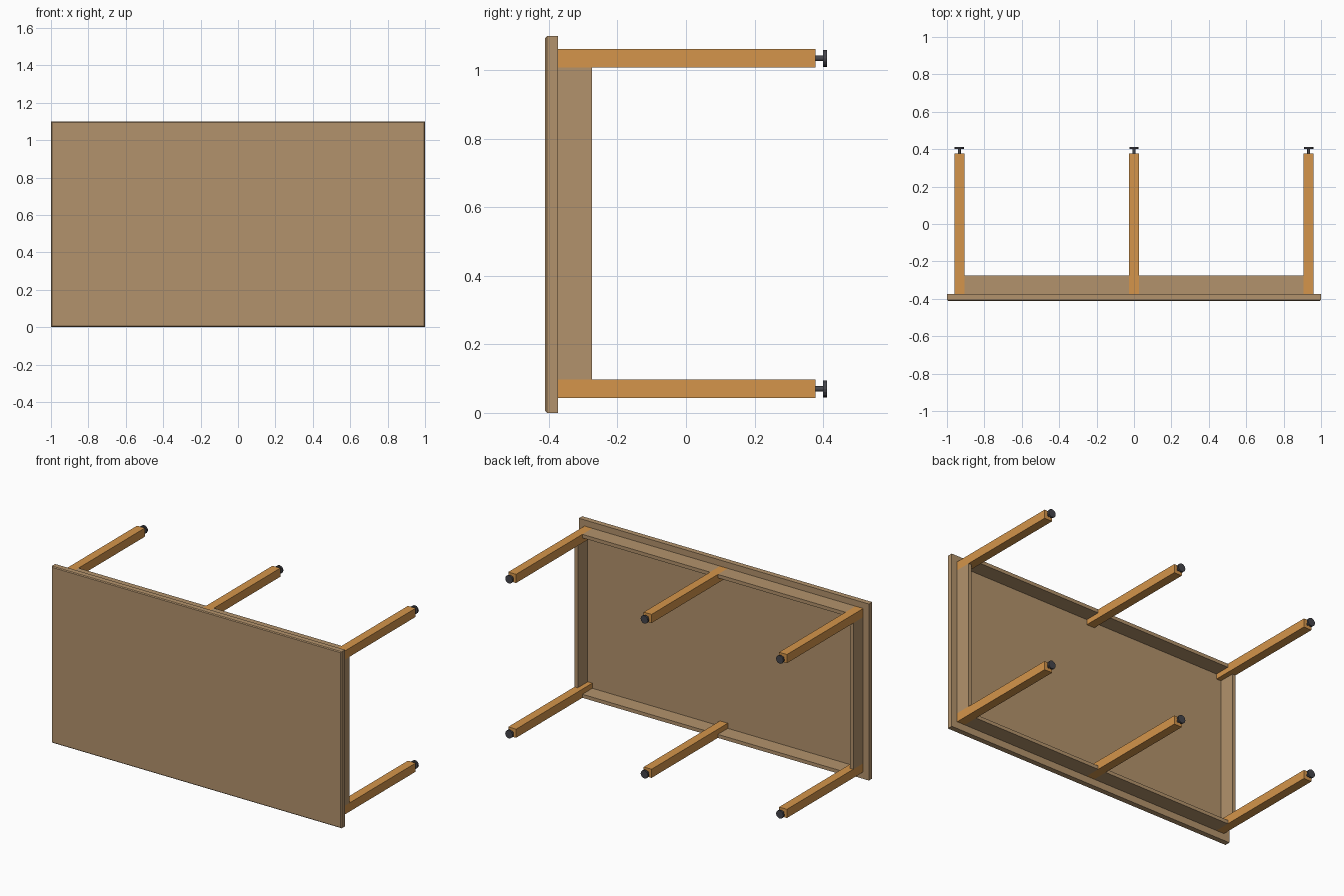
import bpy, bmesh, math
from mathutils import Matrix

if "Cube" in bpy.data.objects:
    bpy.data.objects.remove(bpy.data.objects["Cube"])


def material(name, rgb):
    m = bpy.data.materials.new(name)
    m.diffuse_color = (*rgb, 1)
    m.use_nodes = True
    m.node_tree.nodes["Principled BSDF"].inputs["Base Color"].default_value = m.diffuse_color
    return m


BOARD = material("brown_board", (0.45, 0.29, 0.15))
WOOD = material("orange_wood", (0.66, 0.30, 0.07))
METAL = material("dark_metal", (0.06, 0.06, 0.07))


def finish(bm, name, mat):
    me = bpy.data.meshes.new(name)
    bm.to_mesh(me)
    bm.free()
    me.materials.append(mat)
    ob = bpy.data.objects.new(name, me)
    bpy.context.collection.objects.link(ob)
    return ob


def box(name, lo, hi, mat, front_chamfer=0):
    bm = bmesh.new()
    bmesh.ops.create_cube(bm, size=1)
    for v in bm.verts:
        v.co = [hi[i] if v.co[i] > 0 else lo[i] for i in range(3)]
    if front_chamfer:
        edges = [e for e in bm.edges if all(v.co.y == min(w.co.y for w in bm.verts) for v in e.verts)]
        bmesh.ops.bevel(bm, geom=edges, offset=front_chamfer, segments=1, affect='EDGES')
    return finish(bm, name, mat)


def foot(name, x, z):
    # thin stem and wide glide pad, both along y
    bm = bmesh.new()
    for r, y0, y1 in ((0.008, 0.376, 0.402), (0.025, 0.40, 0.411)):
        turn = Matrix.Translation((x, (y0 + y1) / 2, z)) @ Matrix.Rotation(math.pi / 2, 4, 'X')
        bmesh.ops.create_cone(bm, cap_ends=True, segments=16, radius1=r, radius2=r,
                              depth=y1 - y0, matrix=turn)
    return finish(bm, name, METAL)


# table top, standing on its long edge
BACK = -0.373
box("table_top", (-1, -0.411, 0), (1, BACK, 1.10), BOARD, front_chamfer=0.005)

# legs and adjustable feet
H = 0.027
for row, z in (("lower", 0.07), ("upper", 1.035)):
    for col, x in (("left", -0.934), ("middle", 0), ("right", 0.934)):
        box(f"{row}_{col}_leg", (x - H, BACK, z - H), (x + H, 0.378, z + H), WOOD)
        foot(f"{row}_{col}_foot", x, z)

# aprons between the legs, flush with their outer faces
T, EDGE, XI, XO = 0.022, -0.275, 0.907, 0.961
for row, z0 in (("lower", 0.043), ("upper", 1.062 - T)):
    for side, a, b in (("left", -XI, -H), ("right", H, XI)):
        box(f"{row}_{side}_apron", (a, BACK, z0), (b, EDGE, z0 + T), BOARD)
for side, a in (("left", -XO), ("right", XO - T)):
    box(f"{side}_end_apron", (a, BACK, 0.097), (a + T, EDGE, 1.008), BOARD)
